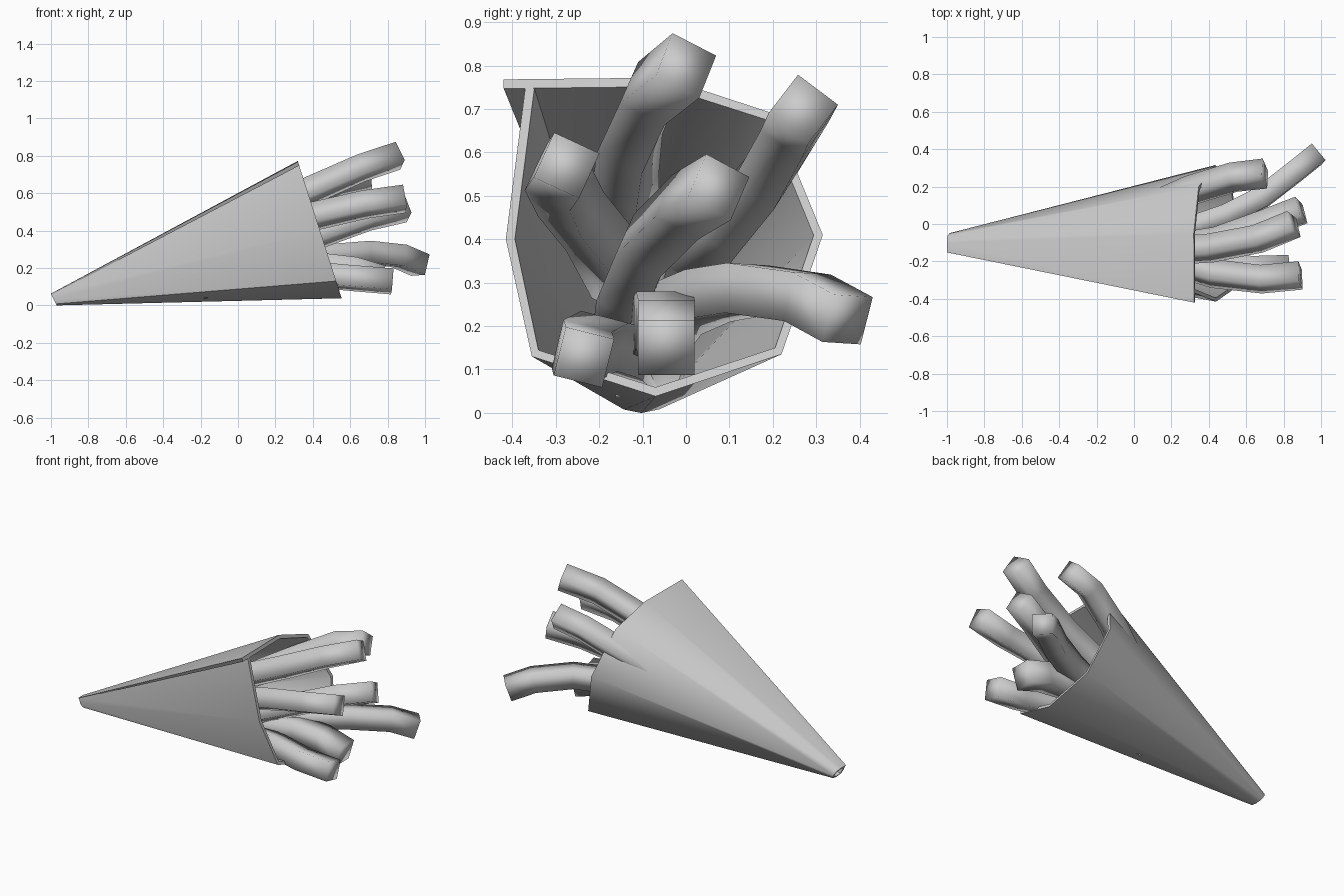
import bpy, bmesh, math
from mathutils import Vector, Matrix

if "Cube" in bpy.data.objects:
    bpy.data.objects.remove(bpy.data.objects["Cube"])


def make_object(name, bm):
    bmesh.ops.recalc_face_normals(bm, faces=bm.faces)
    mesh = bpy.data.meshes.new(name)
    bm.to_mesh(mesh)
    bm.free()
    obj = bpy.data.objects.new(name, mesh)
    bpy.context.collection.objects.link(obj)
    return obj


# Paper cone: one open wrapped sheet, outer and inner skins joined at the edges
rim = [(-0.42, 0.768), (-0.05, 0.772), (0.2, 0.69), (0.315, 0.41), (0.22, 0.135),
       (-0.07, 0.038), (-0.355, 0.13), (-0.415, 0.40), (-0.37, 0.75)]
n = len(rim)


def inset(pts, d):
    out = []
    for i, p in enumerate(pts):
        a = Vector(pts[max(i - 1, 0)])
        b = Vector(pts[min(i + 1, len(pts) - 1)])
        t = (b - a).normalized()
        out.append(tuple(Vector(p) + Vector((-t.y, t.x)) * -d))
    return out


def tip_point(p, s):
    y = -0.1 + (p[0] + 0.05) * 0.14 * s
    z = 0.031 + (p[1] - 0.405) * 0.085 * s
    return (-0.97 - 0.5 * z, y, z)


bm = bmesh.new()
rows = []
for pts, s in ((rim, 1.0), (inset(rim, 0.021), 0.75)):
    big = [bm.verts.new((0.32 + (0.77 - z) * 0.32, y, z)) for y, z in pts]
    small = [bm.verts.new(tip_point(p, s)) for p in rim]
    rows.append((big, small))
(ob, os_), (ib, is_) = rows
for i in range(n - 1):
    j = i + 1
    bm.faces.new((ob[i], ob[j], os_[j], os_[i]))
    bm.faces.new((ib[i], is_[i], is_[j], ib[j]))
    bm.faces.new((ob[i], ib[i], ib[j], ob[j]))
    bm.faces.new((os_[i], os_[j], is_[j], is_[i]))
for i in (0, n - 1):
    bm.faces.new((ob[i], os_[i], is_[i], ib[i]))
cone = make_object("paper_cone", bm)
bpy.context.view_layer.objects.active = cone
cone.select_set(True)
bpy.ops.object.shade_smooth_by_angle(angle=math.radians(55))


# Fries: bent square sticks swept along short paths
def fry(name, path, roll, size=0.115):
    pts = [Vector(p) for p in path]
    bm = bmesh.new()
    rings = []
    h = size / 2
    for i, p in enumerate(pts):
        t = (pts[min(i + 1, len(pts) - 1)] - pts[max(i - 1, 0)]).normalized()
        side = Vector((0, 0, 1)).cross(t).normalized()
        up = t.cross(side)
        rot = Matrix.Rotation(math.radians(roll), 3, t)
        side, up = rot @ side, rot @ up
        rings.append([bm.verts.new(p + side * a * h + up * b * h)
                      for a, b in ((-1, -1), (1, -1), (1, 1), (-1, 1))])
    for r, q in zip(rings, rings[1:]):
        for k in range(4):
            m = (k + 1) % 4
            bm.faces.new((r[k], r[m], q[m], q[k]))
    bm.faces.new(rings[0])
    bm.faces.new(rings[-1])
    obj = make_object(name, bm)
    for f in obj.data.polygons:
        f.use_smooth = True


fry("fry_top", [(-0.1, -0.14, 0.40), (0.2, -0.14, 0.53), (0.4, -0.13, 0.62),
                (0.66, -0.08, 0.735), (0.855, 0.0, 0.80)], -28)
fry("fry_back", [(-0.15, 0.0, 0.31), (0.1, 0.09, 0.43), (0.3, 0.18, 0.54),
                 (0.53, 0.25, 0.66), (0.70, 0.27, 0.70)], -38)
fry("fry_middle", [(-0.15, -0.14, 0.19), (0.2, -0.13, 0.28), (0.45, -0.09, 0.385),
                   (0.7, 0.0, 0.475), (0.895, 0.075, 0.52)], -28)
fry("fry_front", [(-0.1, -0.14, 0.29), (0.2, -0.2, 0.40), (0.42, -0.265, 0.48),
                  (0.68, -0.295, 0.54), (0.89, -0.275, 0.57)], -25)
fry("fry_side", [(-0.1, -0.08, 0.16), (0.3, -0.02, 0.24), (0.5, 0.05, 0.27),
                 (0.68, 0.14, 0.285), (0.86, 0.28, 0.265), (0.975, 0.372, 0.215)], -3)
fry("fry_low", [(-0.2, -0.1, 0.1), (0.2, -0.06, 0.19), (0.45, -0.05, 0.215),
                (0.62, -0.045, 0.195), (0.77, -0.045, 0.15)], 0, 0.13)
fry("fry_low_front", [(-0.1, -0.11, 0.12), (0.2, -0.15, 0.15), (0.4, -0.2, 0.165),
                      (0.62, -0.24, 0.145), (0.825, -0.235, 0.128)], -14)
